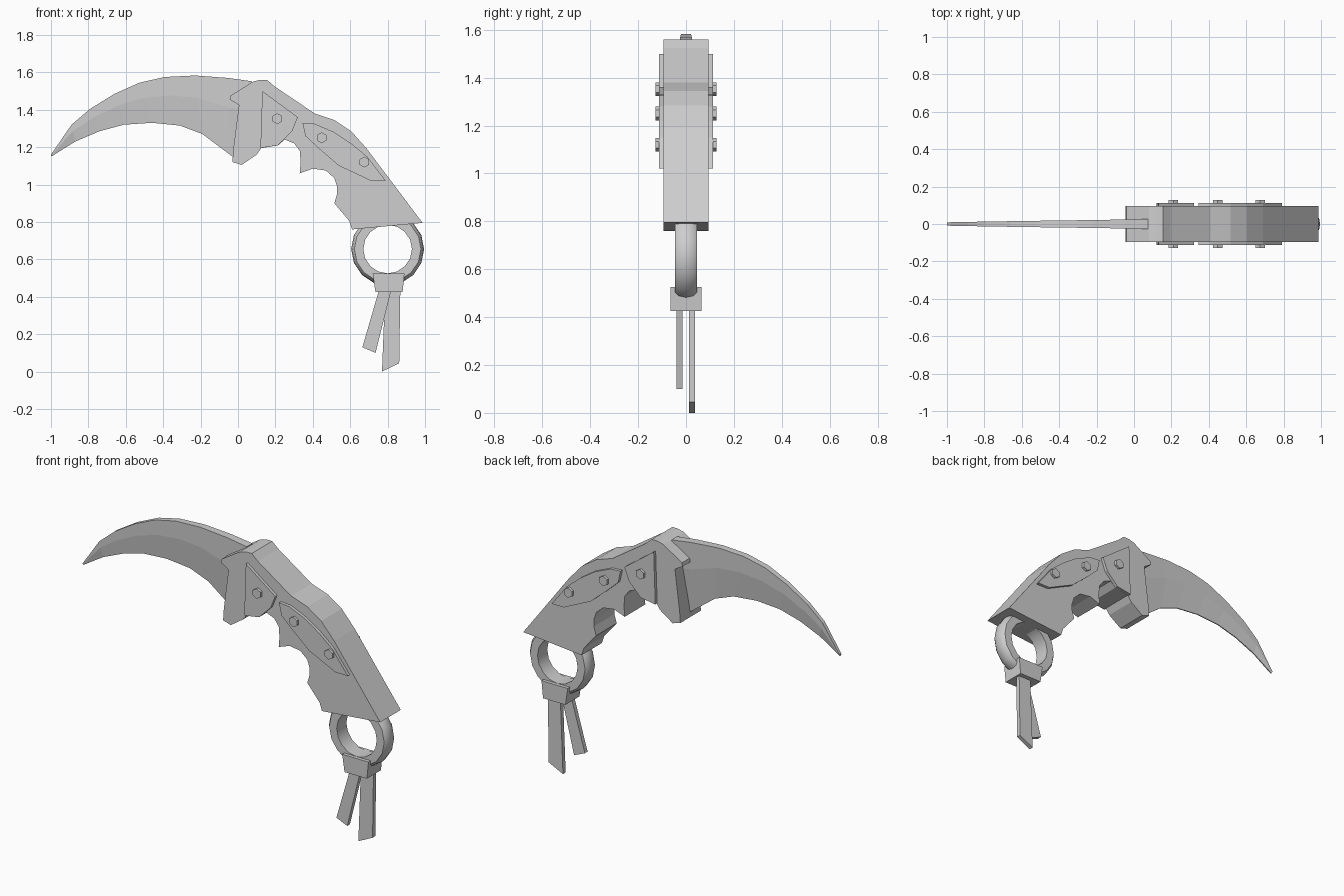
import bpy
import bmesh
import math
from mathutils import Matrix

default_cube = bpy.data.objects.get("Cube")
if default_cube:
    bpy.data.objects.remove(default_cube, do_unlink=True)

# One plain grey for every part
grey = bpy.data.materials.new("plain_grey")
grey.use_nodes = True
colour = (0.62, 0.62, 0.62, 1)
grey.diffuse_color = colour
grey.node_tree.nodes["Principled BSDF"].inputs["Base Color"].default_value = colour


def finish(name, bm, smooth=False):
    """Turn a bmesh into a named, coloured object."""
    bmesh.ops.recalc_face_normals(bm, faces=bm.faces)
    mesh = bpy.data.meshes.new(name)
    bm.to_mesh(mesh)
    bm.free()
    mesh.materials.append(grey)
    obj = bpy.data.objects.new(name, mesh)
    bpy.context.collection.objects.link(obj)
    if smooth:
        bpy.ops.object.select_all(action="DESELECT")
        obj.select_set(True)
        bpy.context.view_layer.objects.active = obj
        bpy.ops.object.shade_smooth_by_angle(angle=math.radians(35))
    return obj


def prism(name, outline, y_front, y_back):
    """Extrude an x-z outline between two depths."""
    bm = bmesh.new()
    face = bm.faces.new([bm.verts.new((x, y_front, z)) for x, z in outline])
    result = bmesh.ops.extrude_face_region(bm, geom=[face])
    moved = [v for v in result["geom"] if isinstance(v, bmesh.types.BMVert)]
    bmesh.ops.translate(bm, verts=moved, vec=(0, y_back - y_front, 0))
    return finish(name, bm)


def loft(name, sections, closed=False, smooth=False):
    """Bridge a row of cross-sections, capping the ends unless closed."""
    bm = bmesh.new()
    rows = [[bm.verts.new(p) for p in section] for section in sections]
    pairs = list(zip(rows, rows[1:]))
    if closed:
        pairs.append((rows[-1], rows[0]))
    else:
        bm.faces.new(rows[0])
        bm.faces.new(rows[-1])
    for a, b in pairs:
        for i in range(len(a)):
            j = (i + 1) % len(a)
            bm.faces.new((a[i], a[j], b[j], b[i]))
    return finish(name, bm, smooth)


# Handle with finger grooves and a hooked guard
spine = [(-.04, 1.475), (.08, 1.55), (.12, 1.56), (.155, 1.56), (.195, 1.525),
         (.41, 1.38), (.515, 1.345), (.605, 1.285), (.69, 1.19), (.78, 1.07),
         (.987, .795)]
grooves = [(.61, .76), (.595, .805), (.515, .9), (.53, .95), (.53, .99),
           (.515, 1.035), (.47, 1.075), (.4, 1.085), (.33, 1.06), (.335, 1.12),
           (.33, 1.18), (.3, 1.22), (.25, 1.24), (.215, 1.21), (.125, 1.195),
           (.1, 1.16), (.02, 1.105), (-.03, 1.12)]
guard = [(-.025, 1.19), (.005, 1.425), (-.045, 1.455)]
prism("handle", spine + grooves + guard, -.095, .095)

# Curved blade: flat upper faces, bevel down to the cutting edge
# Each station: spine x, spine z, edge x, edge z, half thickness
stations = [(-1, 1.16, -.998, 1.15, .009), (-.89, 1.32, -.87, 1.23, .011),
            (-.79, 1.405, -.74, 1.285, .013), (-.66, 1.485, -.61, 1.32, .015),
            (-.525, 1.545, -.46, 1.33, .017), (-.39, 1.575, -.31, 1.315, .019),
            (-.23, 1.583, -.19, 1.27, .021), (-.055, 1.57, -.03, 1.15, .024),
            (.075, 1.552, .05, 1.15, .026)]
sections = []
for sx, sz, ex, ez, t in stations:
    mx, mz = sx + (ex - sx) * .38, sz + (ez - sz) * .38
    sections.append([(sx, -t, sz), (mx, -t, mz), (ex, -.003, ez),
                     (ex, .003, ez), (mx, t, mz), (sx, t, sz)])
loft("blade", sections)

# Grip plates and hex bolts on both sides
upper_plate = [(.13, 1.5), (.32, 1.36), (.29, 1.285), (.245, 1.24),
               (.215, 1.21), (.12, 1.195)]
lower_plate = [(.345, 1.33), (.41, 1.325), (.515, 1.28), (.605, 1.22),
               (.69, 1.15), (.79, 1.02), (.71, 1.02), (.605, 1.07),
               (.54, 1.1), (.435, 1.19), (.36, 1.26)]
bolts = [(.21, 1.352), (.447, 1.25), (.675, 1.12)]
for side, label in ((-1, "front"), (1, "back")):
    prism(f"{label}_upper_plate", upper_plate, side * .09, side * .113)
    prism(f"{label}_lower_plate", lower_plate, side * .09, side * .113)
    for number, (x, z) in enumerate(bolts, start=1):
        bm = bmesh.new()
        place = Matrix.Translation((x, side * .115, z)) @ Matrix.Rotation(math.pi / 2, 4, "X")
        bmesh.ops.create_cone(bm, cap_ends=True, segments=6, radius1=.029,
                              radius2=.029, depth=.026, matrix=place)
        finish(f"{label}_bolt_{number}", bm)

# Finger ring under the pommel
ring_profile = [(.13, -.045), (.178, -.045), (.19, -.03), (.195, 0),
                (.19, .03), (.178, .045), (.13, .045)]
count = 16
ring = []
for i in range(count):
    a = math.tau * i / count
    ring.append([(.8 + r * math.cos(a), y, .655 + r * math.sin(a))
                 for r, y in ring_profile])
loft("finger_ring", ring, closed=True, smooth=True)

# Knot and two hanging straps
prism("strap_knot", [(.72, .525), (.89, .525), (.88, .425), (.735, .425)], -.065, .065)
prism("short_strap", [(.755, .44), (.82, .44), (.735, .1), (.665, .13)], -.04, -.015)
prism("long_strap", [(.787, .44), (.868, .44), (.862, .045), (.77, 0)], .013, .038)
